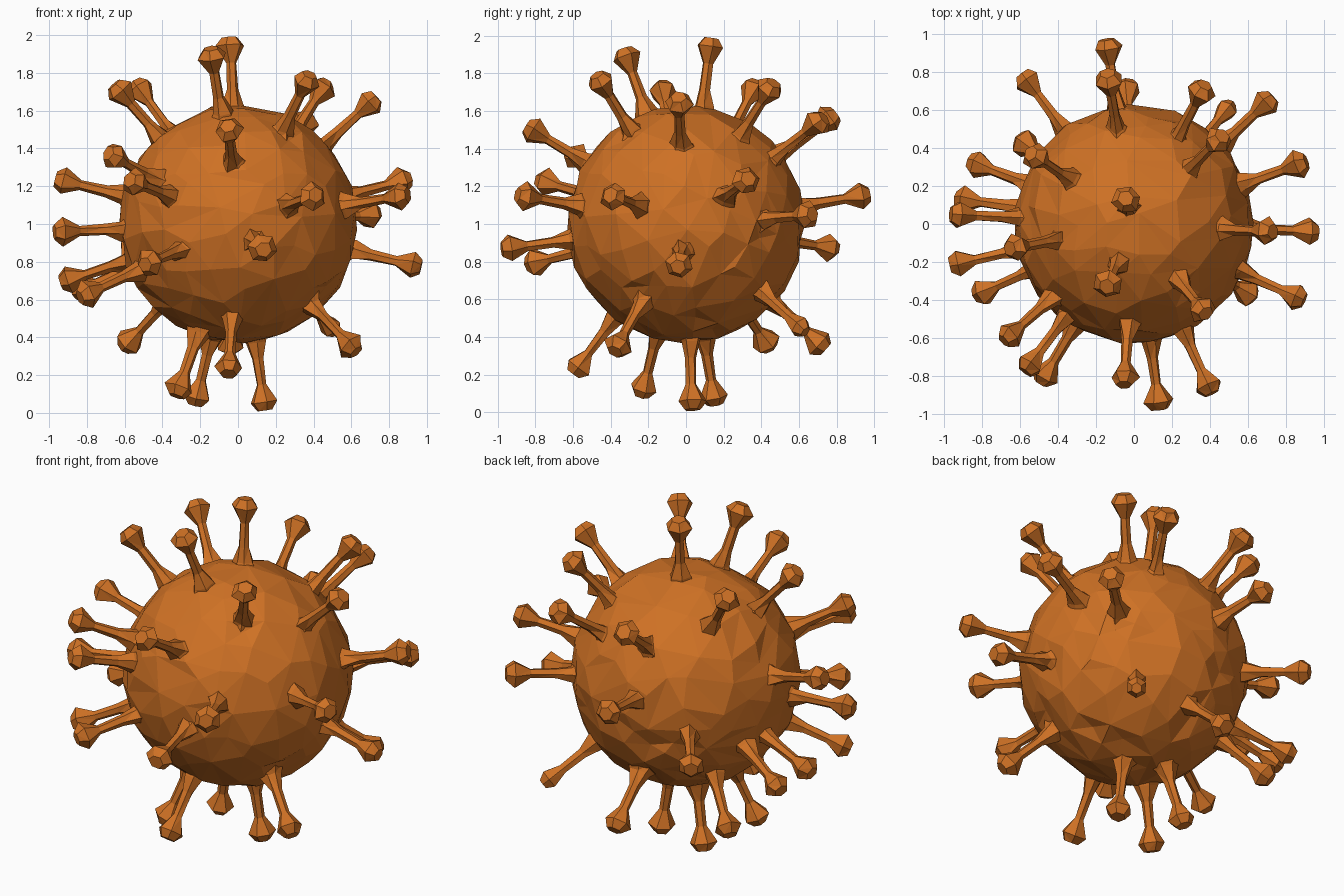
import bpy
import bmesh
import math
import random
from mathutils import Vector, noise

random.seed(4)
CENTRE = Vector((0, 0, 1))
CORE_RADIUS = 0.63
SIDES = 6

# Directions in which the spikes leave the core
SPIKE_DIRECTIONS = [
    # upper spikes
    (-.04, .13, .95), (-.14, -.32, .9), (.72, -.04, .66), (.46, .46, .74),
    (.37, -.46, .77), (-.65, -.13, .73), (-.54, .37, .74), (-.05, -.83, .51),
    (-.14, .79, .58), (.37, .73, .56), (-.68, -.61, .37),
    # spikes around the middle
    (.94, -.04, -.22), (.88, .32, .23), (.87, -.39, .15), (.72, .66, .05),
    (.4, -.87, .15), (.13, -.94, -.13), (-.57, -.77, .23), (-.48, -.82, -.21),
    (-.93, .05, .23), (-.94, -.21, -.04), (-.9, .13, -.3), (-.82, -.37, -.38),
    (-.84, .32, -.35), (-.14, .94, .15), (-.58, .78, -.13),
    # lower spikes
    (-.04, .73, -.65), (-.6, .44, -.65), (-.05, -.59, -.78), (.61, -.37, -.66),
    (-.32, -.23, -.89), (.14, .03, -.95), (-.22, .15, -.93), (.51, .63, -.57),
]

# Distance from the centre and radius along one spike
SPIKE_PROFILE = [(.57, .085), (.635, .052), (.72, .031), (.86, .028),
                 (.952, .077), (.997, .043)]


def make_material(name, colour):
    material = bpy.data.materials.new(name)
    material.use_nodes = True
    material.diffuse_color = colour
    shader = material.node_tree.nodes["Principled BSDF"]
    shader.inputs["Base Color"].default_value = colour
    shader.inputs["Roughness"].default_value = 0.7
    return material


def add_object(name, bm, material):
    bmesh.ops.recalc_face_normals(bm, faces=bm.faces)
    mesh = bpy.data.meshes.new(name)
    bm.to_mesh(mesh)
    bm.free()
    mesh.materials.append(material)
    obj = bpy.data.objects.new(name, mesh)
    obj.location = CENTRE
    bpy.context.collection.objects.link(obj)
    return obj


def make_core(material):
    """Rough sphere with shallow dents, thinned to uneven flat facets."""
    bm = bmesh.new()
    bmesh.ops.create_icosphere(bm, subdivisions=4, radius=CORE_RADIUS)
    for vert in bm.verts:
        out = vert.co.normalized()
        dent = max(0, noise.noise(out * 5)) * 0.03
        if out.z < 0:
            dent *= 1.5
        shift = Vector([random.uniform(-1, 1) for _ in range(3)]) * 0.012
        vert.co = (out + shift).normalized() * (CORE_RADIUS - dent + random.uniform(-.004, .004))
    core = add_object("core", bm, material)
    thin = core.modifiers.new("uneven_facets", 'DECIMATE')
    thin.ratio = 0.3
    return core


def make_spike(name, direction, material, head_scale=1.0):
    """Flared root, thin stalk and a faceted knob, lofted ring by ring."""
    bm = bmesh.new()
    turn = Vector(direction).to_track_quat('Z', 'Y')
    spin = random.uniform(0, math.tau)
    rings = []
    for level, (distance, radius) in enumerate(SPIKE_PROFILE):
        if level >= 4:
            radius *= head_scale
        ring = []
        for side in range(SIDES):
            angle = spin + math.tau * side / SIDES
            wobble = random.uniform(.7, 1.35) if level < 2 else random.uniform(.9, 1.08)
            point = Vector((math.cos(angle) * radius * wobble,
                            math.sin(angle) * radius * wobble, distance))
            ring.append(bm.verts.new(turn @ point))
        rings.append(ring)
    for lower, upper in zip(rings, rings[1:]):
        for i in range(SIDES):
            j = (i + 1) % SIDES
            bm.faces.new((lower[i], lower[j], upper[j], upper[i]))
    bm.faces.new(rings[0][::-1])
    bm.faces.new(rings[-1])
    bmesh.ops.triangulate(bm, faces=[f for f in bm.faces if len(f.verts) == 4])
    return add_object(name, bm, material)


cube = bpy.data.objects.get("Cube")
if cube:
    bpy.data.objects.remove(cube, do_unlink=True)

orange = make_material("orange", (0.62, 0.165, 0.018, 1))
make_core(orange)
for number, direction in enumerate(SPIKE_DIRECTIONS, 1):
    last = number == len(SPIKE_DIRECTIONS)
    make_spike(f"spike_{number:02d}", direction, orange, 0.75 if last else 1.0)
